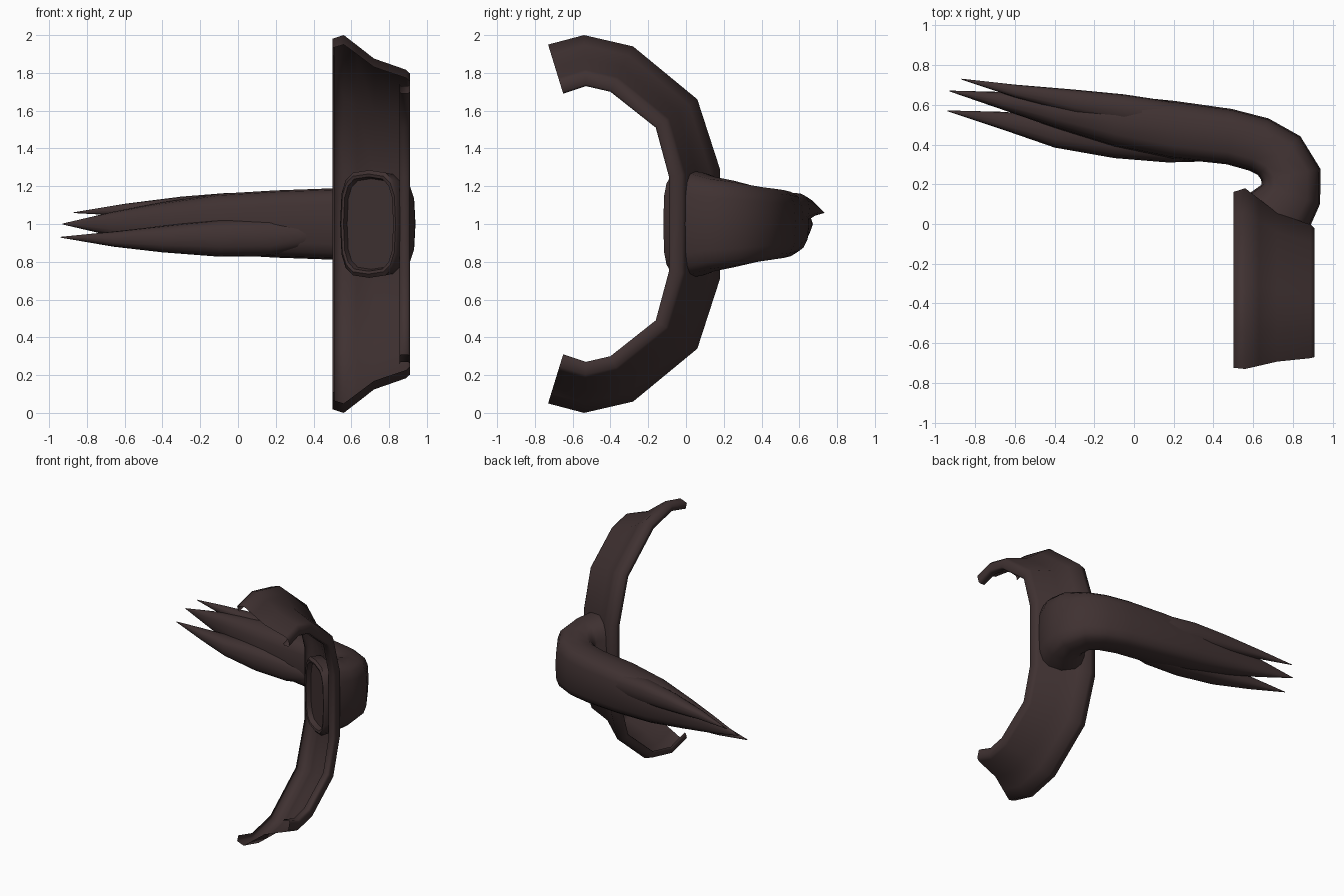
import bpy
import bmesh
from math import sin, cos, pi, radians, copysign

default_cube = bpy.data.objects.get("Cube")
if default_cube:
    bpy.data.objects.remove(default_cube, do_unlink=True)

brown = bpy.data.materials.new("dark_brown")
brown.use_nodes = True
colour = (0.05, 0.031, 0.031, 1)
brown.diffuse_color = colour
brown.node_tree.nodes["Principled BSDF"].inputs["Base Color"].default_value = colour


def skin_rows(name, rows, sharp_angle, closed=True):
    """Skin equal rows of points; closed rows become a capped solid, open ones a sheet."""
    bm = bmesh.new()
    loops = [[bm.verts.new(point) for point in row] for row in rows]
    count = len(loops[0])
    for first, second in zip(loops, loops[1:]):
        for i in range(count if closed else count - 1):
            j = (i + 1) % count
            bm.faces.new((first[i], first[j], second[j], second[i]))
    if closed:
        bm.faces.new(loops[0])
        bm.faces.new(loops[-1])
    bmesh.ops.recalc_face_normals(bm, faces=bm.faces)
    mesh = bpy.data.meshes.new(name)
    bm.to_mesh(mesh)
    bm.free()
    mesh.materials.append(brown)
    obj = bpy.data.objects.new(name, mesh)
    bpy.context.collection.objects.link(obj)
    bpy.ops.object.select_all(action="DESELECT")
    obj.select_set(True)
    bpy.context.view_layer.objects.active = obj
    bpy.ops.object.shade_smooth_by_angle(angle=radians(sharp_angle))


def oval(x, y, z, half_width, half_height, turn=90, power=0.8, sides=16):
    """Upright rounded section; turn swings its width axis from +x towards +y."""
    points = []
    for i in range(sides):
        a = 2 * pi * i / sides
        w = copysign(abs(cos(a)) ** power, cos(a)) * half_width
        h = copysign(abs(sin(a)) ** power, sin(a)) * half_height
        points.append((x + w * cos(radians(turn)), y + w * sin(radians(turn)), z + h))
    return points


# Curved band: an open sheet swept along a C, each station inner -> outer (y, z)
upper_half = [
    ((-0.65, 1.69), (-0.73, 1.95)),
    ((-0.53, 1.73), (-0.54, 2.0)),
    ((-0.40, 1.70), (-0.28, 1.94)),
    ((-0.16, 1.51), (0.06, 1.66)),
    ((-0.09, 1.25), (0.18, 1.29)),
]
lower_half = [tuple((y, 2 - z) for y, z in pair) for pair in reversed(upper_half)]
# Sheet section as (x, depth), depth 0 = inner edge and 1 = outer edge, curled at both sides
sheet = [
    (0.51, 0.76), (0.5, 0.78), (0.5, 0.93), (0.56, 1), (0.63, 0.8), (0.72, 0.54),
    (0.89, 0.32), (0.91, 0.25), (0.91, 0.04), (0.9, 0), (0.86, 0), (0.855, 0.05),
]
band_rows = []
for (iy, iz), (oy, oz) in upper_half + lower_half:
    band_rows.append([(x, iy + (oy - iy) * d, iz + (oz - iz) * d) for x, d in sheet])
skin_rows("curved_band", band_rows, 100, closed=False)

# Main stem: slanted recessed socket in the band, elbow, then a long taper
stem_rings = [
    oval(0.705, 0.01, 1, 0.15, 0.24, -32, 0.6),
    oval(0.69, -0.025, 1, 0.155, 0.25, -32, 0.6),
    oval(0.69, -0.03, 1, 0.17, 0.265, -32, 0.6),
    oval(0.695, -0.015, 1, 0.182, 0.285, -32, 0.6),
    oval(0.74, 0.08, 1, 0.172, 0.275, -27, 0.6),
    oval(0.79, 0.15, 1, 0.155, 0.25, -18, 0.6),
    oval(0.79, 0.25, 1, 0.152, 0.23, 10, 0.6),
    oval(0.73, 0.345, 1, 0.145, 0.205, 42, 0.6),
    oval(0.63, 0.40, 1, 0.14, 0.195, 70, 0.6),
    oval(0.48, 0.44, 1, 0.14, 0.188, 85, 0.6),
    oval(0.2, 0.475, 1, 0.145, 0.178, 88, 0.6),
    oval(-0.1, 0.52, 1, 0.13, 0.16, 90, 0.7),
    oval(-0.4, 0.57, 1, 0.085, 0.115),
    oval(-0.66, 0.62, 1, 0.045, 0.065),
    oval(-0.93, 0.67, 1, 0.002, 0.002),
]
skin_rows("main_stem", stem_rings, 50)

# Two side prongs that emerge from the stem and end in points
front_prong = [
    oval(0.48, 0.35, 0.95, 0.01, 0.01),
    oval(0.36, 0.385, 0.94, 0.07, 0.07),
    oval(0.17, 0.41, 0.93, 0.1, 0.1),
    oval(-0.1, 0.43, 0.925, 0.098, 0.098),
    oval(-0.4, 0.465, 0.92, 0.08, 0.07),
    oval(-0.66, 0.52, 0.92, 0.045, 0.04),
    oval(-0.94, 0.57, 0.93, 0.002, 0.002),
]
back_prong = [
    oval(0.45, 0.48, 1.06, 0.04, 0.04),
    oval(0.2, 0.535, 1.07, 0.08, 0.085),
    oval(-0.05, 0.575, 1.08, 0.078, 0.085),
    oval(-0.3, 0.615, 1.08, 0.062, 0.065),
    oval(-0.6, 0.67, 1.075, 0.032, 0.032),
    oval(-0.87, 0.73, 1.06, 0.002, 0.002),
]
skin_rows("front_prong", front_prong, 50)
skin_rows("back_prong", back_prong, 50)
